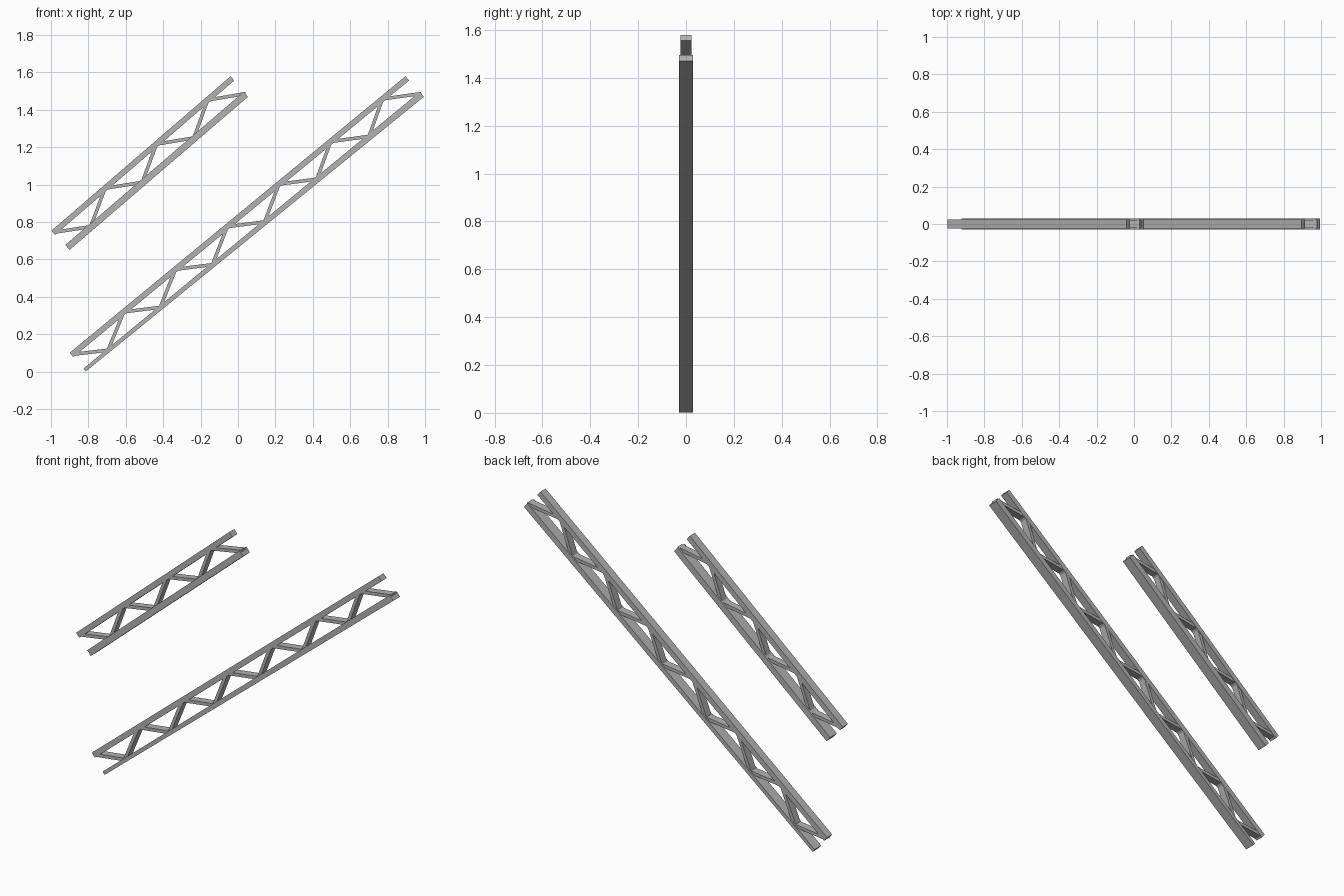
import bpy
import bmesh
from mathutils import Vector

if "Cube" in bpy.data.objects:
    bpy.data.objects.remove(bpy.data.objects["Cube"], do_unlink=True)

# One plain steel grey for everything
steel = bpy.data.materials.new("steel_grey")
steel.use_nodes = True
grey = (0.45, 0.45, 0.45, 1)
steel.diffuse_color = grey
steel.node_tree.nodes["Principled BSDF"].inputs["Base Color"].default_value = grey


def beam(name, start, end, thick, depth, end_thick=None):
    """Rectangular bar between two (x, z) points, optionally tapered."""
    a, b = Vector((start[0], 0, start[1])), Vector((end[0], 0, end[1]))
    along = (b - a).normalized()
    side = Vector((0, depth / 2, 0))
    up = Vector((-along.z, 0, along.x))
    bm = bmesh.new()
    rings = []
    for p, t in ((a, thick), (b, end_thick or thick)):
        rings.append([bm.verts.new(p + side * s + up * (u * t / 2))
                      for s, u in ((-1, -1), (1, -1), (1, 1), (-1, 1))])
    for ring in rings:
        bm.faces.new(ring)
    for i in range(4):
        j = (i + 1) % 4
        bm.faces.new((rings[0][i], rings[0][j], rings[1][j], rings[1][i]))
    bmesh.ops.recalc_face_normals(bm, faces=bm.faces)
    mesh = bpy.data.meshes.new(name)
    bm.to_mesh(mesh)
    bm.free()
    mesh.materials.append(steel)
    bpy.context.collection.objects.link(bpy.data.objects.new(name, mesh))


def lerp(a, b, t):
    return (a[0] + (b[0] - a[0]) * t, a[1] + (b[1] - a[1]) * t)


def truss(name, upper, lower, top_nodes, bottom_nodes, bays, thick, end_thick, web_depth):
    """Two chords joined by a zigzag of web bars."""
    beam(name + "_upper_chord", *upper, 0.03, 0.046)
    beam(name + "_lower_chord", *lower, thick, 0.06, end_thick)
    path = []
    for i in range(bays + 1):
        path += [lerp(*top_nodes, i / bays), lerp(*bottom_nodes, i / bays)]
    for i, (p, q) in enumerate(zip(path, path[1:])):
        beam(f"{name}_web_bar_{i + 1}", p, q, 0.018, web_depth)


# Long lower truss
truss("long_truss",
      ((-0.89, 0.09), (0.905, 1.568)), ((-0.82, 0.009), (0.983, 1.483)),
      ((-0.887, 0.092), (0.772, 1.458)), ((-0.695, 0.115), (0.98, 1.487)),
      6, 0.02, 0.034, 0.044)

# Short upper truss
truss("short_truss",
      ((-0.988, 0.742), (-0.03, 1.568)), ((-0.912, 0.664), (0.042, 1.483)),
      ((-0.985, 0.745), (-0.162, 1.452)), ((-0.788, 0.775), (0.04, 1.487)),
      3, 0.035, 0.035, 0.04)
